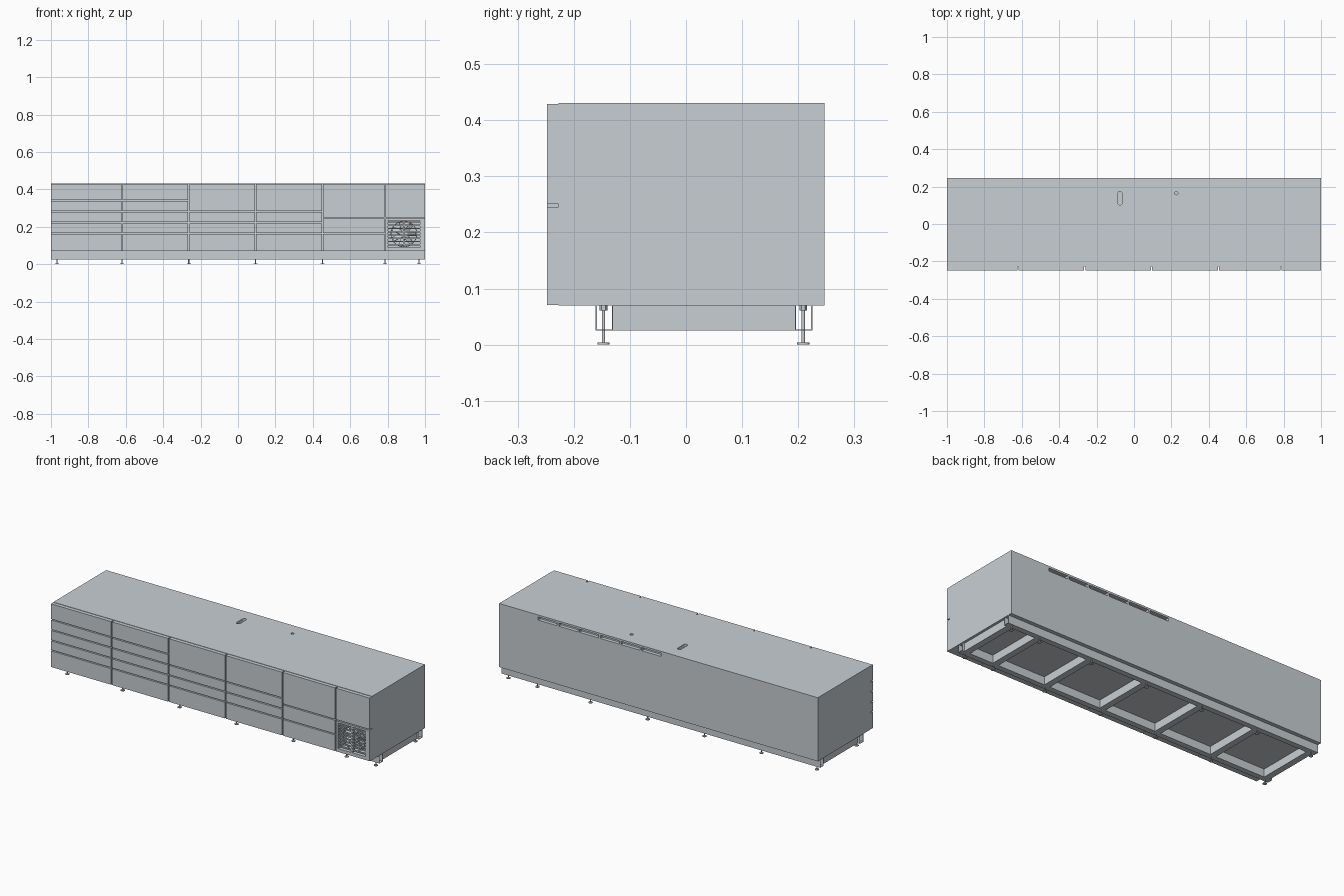
import bpy, bmesh, math
from mathutils import Matrix

if "Cube" in bpy.data.objects:
    bpy.data.objects.remove(bpy.data.objects["Cube"], do_unlink=True)


def material(name, rgb):
    m = bpy.data.materials.new(name)
    m.use_nodes = True
    m.diffuse_color = (*rgb, 1)
    m.node_tree.nodes["Principled BSDF"].inputs["Base Color"].default_value = (*rgb, 1)
    return m


STEEL = material("brushed steel", (0.578, 0.624, 0.658))


def box(bm, x0, x1, y0, y1, z0, z1):
    mat = Matrix.Translation(((x0 + x1) / 2, (y0 + y1) / 2, (z0 + z1) / 2))
    size = Matrix.Diagonal((x1 - x0, y1 - y0, z1 - z0, 1))
    bmesh.ops.create_cube(bm, size=1, matrix=mat @ size)


def rod(bm, x, y, z0, z1, r, sides=16, rot=Matrix()):
    mat = Matrix.Translation((x, y, (z0 + z1) / 2)) @ rot
    bmesh.ops.create_cone(bm, cap_ends=True, segments=sides, radius1=r, radius2=r,
                          depth=z1 - z0, matrix=mat)


def finish(name, bm, smooth=False):
    me = bpy.data.meshes.new(name)
    bm.to_mesh(me)
    bm.free()
    ob = bpy.data.objects.new(name, me)
    bpy.context.collection.objects.link(ob)
    me.materials.append(STEEL)
    if smooth:
        bpy.ops.object.select_all(action='DESELECT')
        ob.select_set(True)
        bpy.context.view_layer.objects.active = ob
        bpy.ops.object.shade_smooth_by_angle(angle=math.radians(35))
    return ob


FRONT, SEAM, BACK = -0.248, -0.227, 0.247
BASE, TOP, GAP = 0.07, 0.431, 0.003
FAN_X, FAN_Z = 0.887, 0.162

# Cabinet body with rear vents, top openings and a fan recess
bm = bmesh.new()
box(bm, -1, 1, SEAM, BACK, BASE, TOP)
body = finish("cabinet_body", bm)

bm = bmesh.new()
for i in range(6):
    x = -0.02 + i * 0.13
    box(bm, x + 0.005, x + 0.125, BACK - 0.02, BACK + 0.02, 0.402, 0.42)
box(bm, 0.8, 0.975, SEAM - 0.02, SEAM + 0.04, 0.088, 0.237)
rod(bm, 0.226, 0.165, TOP - 0.03, TOP + 0.02, 0.009, 20)
slot = []
for k in range(18):
    a = math.pi * (k if k < 9 else k - 1) / 8
    y = 0.164 if k < 9 else 0.112
    slot.append(bm.verts.new((-0.075 + 0.011 * math.cos(a), y + 0.011 * math.sin(a), TOP - 0.03)))
face = bm.faces.new(slot)
grown = bmesh.ops.extrude_face_region(bm, geom=[face])["geom"]
bmesh.ops.translate(bm, vec=(0, 0, 0.05), verts=[v for v in grown if isinstance(v, bmesh.types.BMVert)])
bmesh.ops.recalc_face_normals(bm, faces=bm.faces)
cutter = finish("opening_cutter", bm)
cutter.hide_render = True
cutter.hide_set(True)
mod = body.modifiers.new("openings", 'BOOLEAN')
mod.operation = 'DIFFERENCE'
mod.solver = 'EXACT'
mod.object = cutter

# Drawer and door fronts, split by narrow gaps
edges = [-1, -0.62, -0.263, 0.094, 0.452, 0.785, 1]
five, four = [0.165, 0.222, 0.281, 0.34], [0.165, 0.222, 0.281]
splits = [five, five, four, four, [0.165, 0.248], [0.248]]
bm = bmesh.new()
for c, cuts in enumerate(splits):
    x0 = edges[c] + (GAP if c else 0)
    x1 = edges[c + 1] - (GAP if c < 5 else 0)
    levels = [BASE + 0.001 - GAP] + cuts + [TOP - 0.002 + GAP]
    for i in range(len(levels) - 1):
        z0, z1 = levels[i] + GAP, levels[i + 1] - GAP
        if c == 5 and i == 0:
            # Frame around the two grille windows
            for a, b in ((x0, 0.802), (0.884, 0.891), (0.973, x1)):
                box(bm, a, b, FRONT, SEAM, z0, z1)
            for a, b in ((0.802, 0.884), (0.891, 0.973)):
                box(bm, a, b, FRONT, SEAM, z0, 0.09)
                box(bm, a, b, FRONT, SEAM, 0.235, z1)
        else:
            box(bm, x0, x1, FRONT, SEAM, z0, z1)
finish("front_panels", bm)

# Grille slats
bm = bmesh.new()
for a, b in ((0.802, 0.884), (0.891, 0.973)):
    for i in range(8):
        z = 0.1 + i * 0.0175
        box(bm, a, b, FRONT + 0.002, FRONT + 0.008, z, z + 0.007)
finish("grille_slats", bm)

# Cooling fan: shroud ring, hub and tilted blades
bm = bmesh.new()
turn = Matrix.Rotation(math.pi / 2, 4, 'X')
rod(bm, FAN_X, SEAM + 0.018, FAN_Z - 0.008, FAN_Z + 0.008, 0.02, 20, turn)
for i in range(7):
    mat = (Matrix.Translation((FAN_X, SEAM + 0.018, FAN_Z))
           @ Matrix.Rotation(math.tau * i / 7, 4, 'Y') @ Matrix.Translation((0.04, 0, 0))
           @ Matrix.Rotation(0.5, 4, 'X') @ Matrix.Diagonal((0.05, 0.002, 0.026, 1)))
    bmesh.ops.create_cube(bm, size=1, matrix=mat)
finish("cooling_fan", bm, True)

bm = bmesh.new()
loops = []
for r, y in ((0.067, SEAM), (0.071, SEAM), (0.071, SEAM + 0.04), (0.067, SEAM + 0.04)):
    loops.append([bm.verts.new((FAN_X + r * math.cos(math.tau * k / 32), y,
                                FAN_Z + r * math.sin(math.tau * k / 32))) for k in range(32)])
for j in range(4):
    p, q = loops[j], loops[(j + 1) % 4]
    for k in range(32):
        n = (k + 1) % 32
        bm.faces.new((p[k], p[n], q[n], q[k]))
bmesh.ops.recalc_face_normals(bm, faces=bm.faces)
finish("fan_shroud", bm, True)

# Base rails: upright channels, open on top and at the ends
FLOOR, SHEET = 0.025, 0.002
for name, y0, y1 in (("front_base_rail", -0.161, -0.13), ("back_base_rail", 0.194, 0.225)):
    bm = bmesh.new()
    box(bm, -1, 1, y0, y0 + SHEET, FLOOR, BASE)
    box(bm, -1, 1, y1 - SHEET, y1, FLOOR, BASE)
    box(bm, -1, 1, y0 + SHEET, y1 - SHEET, FLOOR, FLOOR + SHEET)
    finish(name, bm)

# Cross members and levelling feet
stations = [-0.968, -0.62, -0.263, 0.094, 0.452, 0.785, 0.968]
bm = bmesh.new()
for x in stations:
    box(bm, x - 0.018, x + 0.018, -0.13, 0.194, FLOOR, BASE)
finish("base_cross_members", bm)

bm = bmesh.new()
for x in stations:
    for y in (-0.147, 0.209):
        rod(bm, x, y, 0, 0.004, 0.011)
        rod(bm, x, y, 0.004, 0.062, 0.003, 12)
        rod(bm, x, y, 0.061, BASE, 0.007, 6)
finish("levelling_feet", bm, True)
